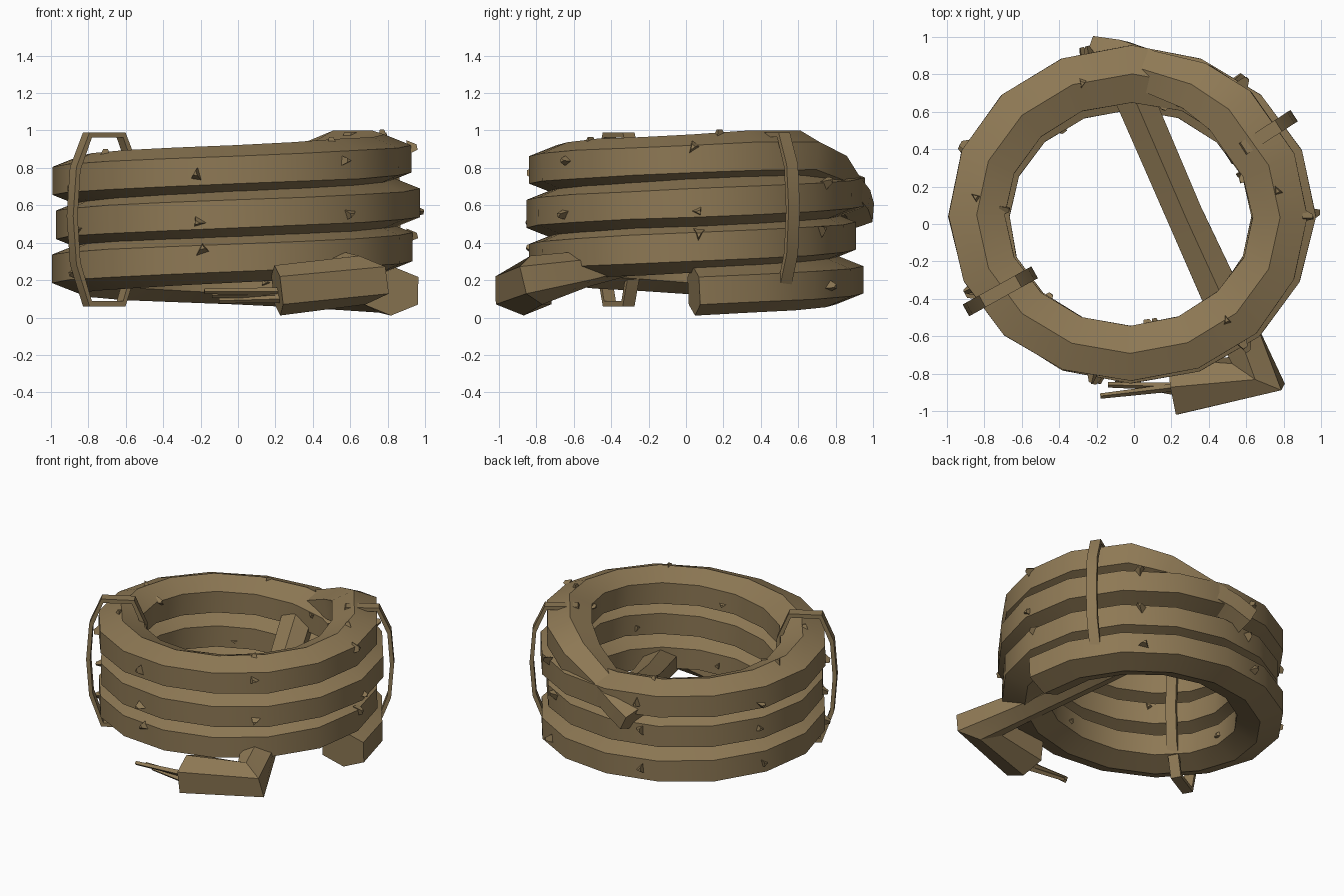
import bpy, bmesh, math, random
from mathutils import Vector, Matrix

random.seed(4)
if "Cube" in bpy.data.objects:
    bpy.data.objects.remove(bpy.data.objects["Cube"])

bark = bpy.data.materials.new("bark_brown")
bark.use_nodes = True
bark.diffuse_color = (0.27, 0.19, 0.09, 1)
bark.node_tree.nodes["Principled BSDF"].inputs["Base Color"].default_value = bark.diffuse_color

UP = Vector((0, 0, 1))
HEX = [(.15, .075), (0, .135), (-.15, .075), (-.15, -.075), (0, -.135), (.15, -.075)]


def finish(name, bm, smooth=True):
    bmesh.ops.recalc_face_normals(bm, faces=bm.faces)
    mesh = bpy.data.meshes.new(name)
    bm.to_mesh(mesh)
    bm.free()
    mesh.materials.append(bark)
    ob = bpy.data.objects.new(name, mesh)
    bpy.context.scene.collection.objects.link(ob)
    if smooth:
        bpy.ops.object.select_all(action='DESELECT')
        ob.select_set(True)
        bpy.context.view_layer.objects.active = ob
        bpy.ops.object.shade_smooth_by_angle(angle=math.radians(28))


def sweep(name, path, scales, profile=HEX):
    """Sweep a closed profile along a path, mitring bends and capping both ends."""
    bm = bmesh.new()
    rings = []
    path = [Vector(p) for p in path]
    steps = [(b - a).normalized() for a, b in zip(path, path[1:])]
    for i, p in enumerate(path):
        tangent = (steps[max(i - 1, 0)] + steps[min(i, len(steps) - 1)]).normalized()
        side = tangent.cross(UP).normalized()
        over = side.cross(tangent)
        rings.append([bm.verts.new(p + (side * a + over * b) * scales[i]) for a, b in profile])
    n = len(profile)
    for r, s in zip(rings, rings[1:]):
        for k in range(n):
            bm.faces.new((r[k], r[(k + 1) % n], s[(k + 1) % n], s[k]))
    bm.faces.new(rings[0])
    bm.faces.new(rings[-1])
    finish(name, bm)


def coil_point(t):
    a = math.tau * t
    wave = .022 * math.cos(math.pi * (t - .17))
    return Vector((-.015 + (.815 + wave) * math.cos(a),
                   .042 + (.739 + wave) * math.sin(a), .143 + .235 * t))


# Coiled stem, with its upper end slipping down through the turn below
STEPS = 16
path = [coil_point(i / STEPS) for i in range(3 * STEPS + 2)]
scales = [random.uniform(.97, 1.03) for p in path]
path += [(.52, .6, .865), (.34, .73, .8), (.1, .81, .71), (-.08, .87, .63), (-.21, .89, .56)]
scales += [1, .9, .75, .75, .75]
sweep("coiled_stem", path, scales)

# Loose end that crosses the ring and bends sharply under the front
sweep("cross_stem", [(-.01, .7, .6), (.27, .05, .41), (.54, -.54, .26), (.665, -.8, .2),
                     (.21, -.87, .145)], [.68, .65, .72, 1, 1])

# Frayed strands at the broken end
strand = [(.018, 0), (0, .018), (-.018, 0), (0, -.018)]
for i, (end, start) in enumerate([((-.18, -.92, .14), (.25, -.87, .14)),
                                  ((-.14, -.86, .12), (.25, -.87, .12)),
                                  ((-.1, -.84, .09), (.25, -.9, .1))]):
    sweep(f"frayed_strand_{i + 1}", [start, end], [1.2, .8], strand)


# Binding loops around the bundle
def binding(name, centre, angle, low, high):
    half = [(.11, 1), (.19, .8), (.21, .52), (.19, .24), (.11, 0)]
    loop = half + [(-r, z) for r, z in reversed(half)]
    bm = bmesh.new()
    rows = []
    for w, thin, short in ((-.036, 1, 1), (-.036, .87, .94), (.036, .87, .94), (.036, 1, 1)):
        rows.append([bm.verts.new((r * thin, w, low + (high - low) * (.5 + (z - .5) * short)))
                     for r, z in loop])
    n = len(loop)
    for j in range(4):
        a, b = rows[j], rows[(j + 1) % 4]
        for k in range(n):
            m = (k + 1) % n
            bm.faces.new((a[k], a[m], b[m], b[k]))
    bm.transform(Matrix.Translation((*centre, 0)) @ Matrix.Rotation(angle, 4, 'Z'))
    finish(name, bm)


binding("right_binding", (-.715, -.36), math.radians(29), .06, .99)
binding("left_binding", (.68, .465), math.radians(33), .13, .99)


# Thorns set along the outer and inner sides of the coil
def add_thorn(bm, base, out):
    turn = Matrix.Rotation(random.uniform(0, math.tau), 4, 'Z')
    place = Matrix.Translation(base) @ out.to_track_quat('Z', 'Y').to_matrix().to_4x4() @ turn
    lean = random.uniform(-.02, .02)
    corners = [(.045, 0), (-.025, .03), (-.025, -.03)]
    foot = [bm.verts.new(place @ Vector((x, y, -.02))) for x, y in corners]
    tip = [bm.verts.new(place @ Vector((x * .4 + lean, y * .4, .03))) for x, y in corners]
    bm.faces.new(foot)
    bm.faces.new(tip)
    for k in range(3):
        m = (k + 1) % 3
        bm.faces.new((foot[k], foot[m], tip[m], tip[k]))


bm = bmesh.new()
for i in range(21):
    for t, sign in ((.15 + i * .1425, 1), (.21 + i * .1425, -1)):
        if sign < 0 and i % 2:
            continue
        out = Vector((math.cos(math.tau * t), math.sin(math.tau * t), 0)) * sign
        tilt = random.uniform(-.05, .08)
        add_thorn(bm, coil_point(t) + out * .145 + UP * tilt, out + UP * tilt * 3)
for t in (2.3, 2.48, 2.59, 2.86, 3.03):
    add_thorn(bm, coil_point(t) + UP * .12, UP.copy())
finish("thorns", bm, smooth=False)
